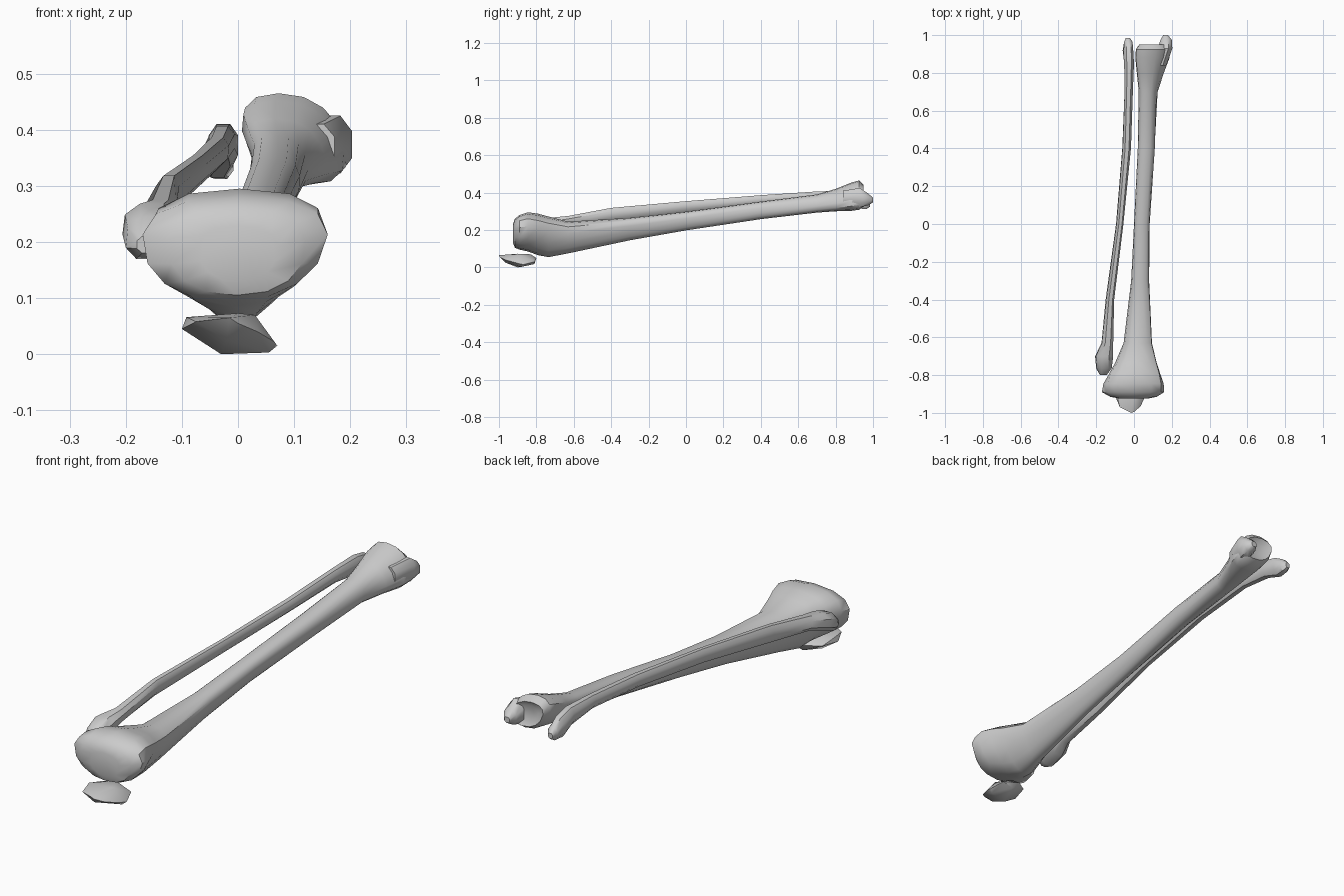
import bpy, bmesh, math


def finish(name, bm, angle):
    bmesh.ops.recalc_face_normals(bm, faces=bm.faces)
    mesh = bpy.data.meshes.new(name)
    bm.to_mesh(mesh)
    bm.free()
    ob = bpy.data.objects.new(name, mesh)
    bpy.context.collection.objects.link(ob)
    bpy.ops.object.select_all(action='DESELECT')
    ob.select_set(True)
    bpy.context.view_layer.objects.active = ob
    bpy.ops.object.shade_smooth_by_angle(angle=math.radians(angle))
    return ob


def ring(x0, x1, z0, z1, taper, shear, n):
    """Rounded section fitted to its bounds; taper narrows the underside."""
    raw = []
    for i in range(n):
        a = 2 * math.pi * (i + 0.5) / n
        c, s = math.cos(a), math.sin(a)
        c = math.copysign(abs(c) ** 0.85, c)
        s = math.copysign(abs(s) ** 0.85, s)
        raw.append((c * (1 + taper * s) + shear * s, s))
    xs, zs = [p[0] for p in raw], [p[1] for p in raw]
    fit = lambda v, vs, a, b: a + (b - a) * (v - min(vs)) / (max(vs) - min(vs))
    return [(fit(x, xs, x0, x1), fit(z, zs, z0, z1)) for x, z in raw]


def loft(name, sections, n=14, angle=40):
    bm = bmesh.new()
    rings = [[bm.verts.new((x, s[0], z)) for x, z in ring(*s[1:], n)] for s in sections]
    for a, b in zip(rings, rings[1:]):
        for i in range(n):
            j = (i + 1) % n
            bm.faces.new((a[i], a[j], b[j], b[i]))
    for r in (rings[0], rings[-1]):
        bm.faces.new(r)
    return finish(name, bm, angle)


# Shin bone: y, x0, x1, z0, z1, taper, shear
loft("tibia", [
    (-0.925, -0.07, 0.07, 0.13, 0.23, 0.1, 0),
    (-0.915, -0.125, 0.12, 0.105, 0.26, 0.1, 0),
    (-0.89, -0.17, 0.16, 0.095, 0.28, 0.15, 0.05),
    (-0.845, -0.162, 0.157, 0.085, 0.295, 0.2, 0.05),
    (-0.79, -0.13, 0.138, 0.065, 0.287, 0.4, 0.05),
    (-0.735, -0.10, 0.12, 0.055, 0.272, 0.4, 0.1),
    (-0.63, -0.055, 0.095, 0.075, 0.245, 0.35, 0.1),
    (-0.3, -0.015, 0.08, 0.145, 0.265, 0.35, 0.1),
    (0.0, 0.0, 0.083, 0.198, 0.298, 0.3, 0.0),
    (0.4, 0.02, 0.11, 0.258, 0.352, 0.15, -0.1),
    (0.7, 0.025, 0.125, 0.293, 0.39, 0.0, -0.2),
    (0.8, 0.015, 0.158, 0.30, 0.42, 0, -0.3),
    (0.88, 0.007, 0.188, 0.302, 0.452, 0, -0.35),
    (0.925, 0.01, 0.195, 0.308, 0.465, 0, -0.35),
    (0.95, 0.028, 0.185, 0.325, 0.44, 0, -0.35),
    (0.938, 0.06, 0.155, 0.345, 0.42, 0, -0.3),
])

# Inner ankle projection
loft("inner_ankle", [
    (0.84, 0.10, 0.172, 0.325, 0.41, 0, 0),
    (0.93, 0.125, 0.203, 0.322, 0.425, 0, 0),
    (0.975, 0.14, 0.20, 0.332, 0.395, 0, 0),
    (1.0, 0.155, 0.18, 0.348, 0.372, 0, 0),
], n=8)

# Slender outer bone
loft("fibula", [
    (-0.80, -0.18, -0.145, 0.18, 0.21, 0, 0),
    (-0.765, -0.20, -0.118, 0.17, 0.245, 0, 0.1),
    (-0.70, -0.206, -0.11, 0.195, 0.268, 0, 0.1),
    (-0.63, -0.172, -0.11, 0.215, 0.275, 0, 0.1),
    (-0.4, -0.15, -0.105, 0.25, 0.318, 0, 0.2),
    (0.0, -0.095, -0.056, 0.298, 0.354, 0, 0.2),
    (0.4, -0.062, -0.016, 0.335, 0.386, 0, 0.1),
    (0.7, -0.05, -0.006, 0.352, 0.406, 0, 0),
    (0.85, -0.052, 0.0, 0.335, 0.41, 0, 0),
    (0.92, -0.06, -0.004, 0.315, 0.395, 0, 0.2),
    (0.965, -0.052, -0.008, 0.312, 0.37, 0, 0),
    (0.985, -0.043, -0.022, 0.325, 0.348, 0, 0),
], n=8)

# Kneecap: faceted hull
bm = bmesh.new()
for p in [(-0.015, -1.0, 0.065), (0.0, -0.995, 0.055), (-0.075, -0.97, 0.058),
          (0.035, -0.965, 0.04), (-0.02, -0.965, 0.025), (-0.1, -0.91, 0.045),
          (-0.092, -0.90, 0.066), (0.0, -0.9, 0.073), (0.03, -0.89, 0.07),
          (0.065, -0.9, 0.022), (0.07, -0.87, 0.015), (-0.03, -0.9, 0.0),
          (0.055, -0.88, 0.003), (-0.08, -0.83, 0.05), (0.05, -0.81, 0.03),
          (-0.03, -0.8, 0.05), (0.0, -0.81, 0.018), (-0.01, -0.83, 0.07)]:
    bm.verts.new(p)
bmesh.ops.convex_hull(bm, input=bm.verts)
finish("patella", bm, 45)
